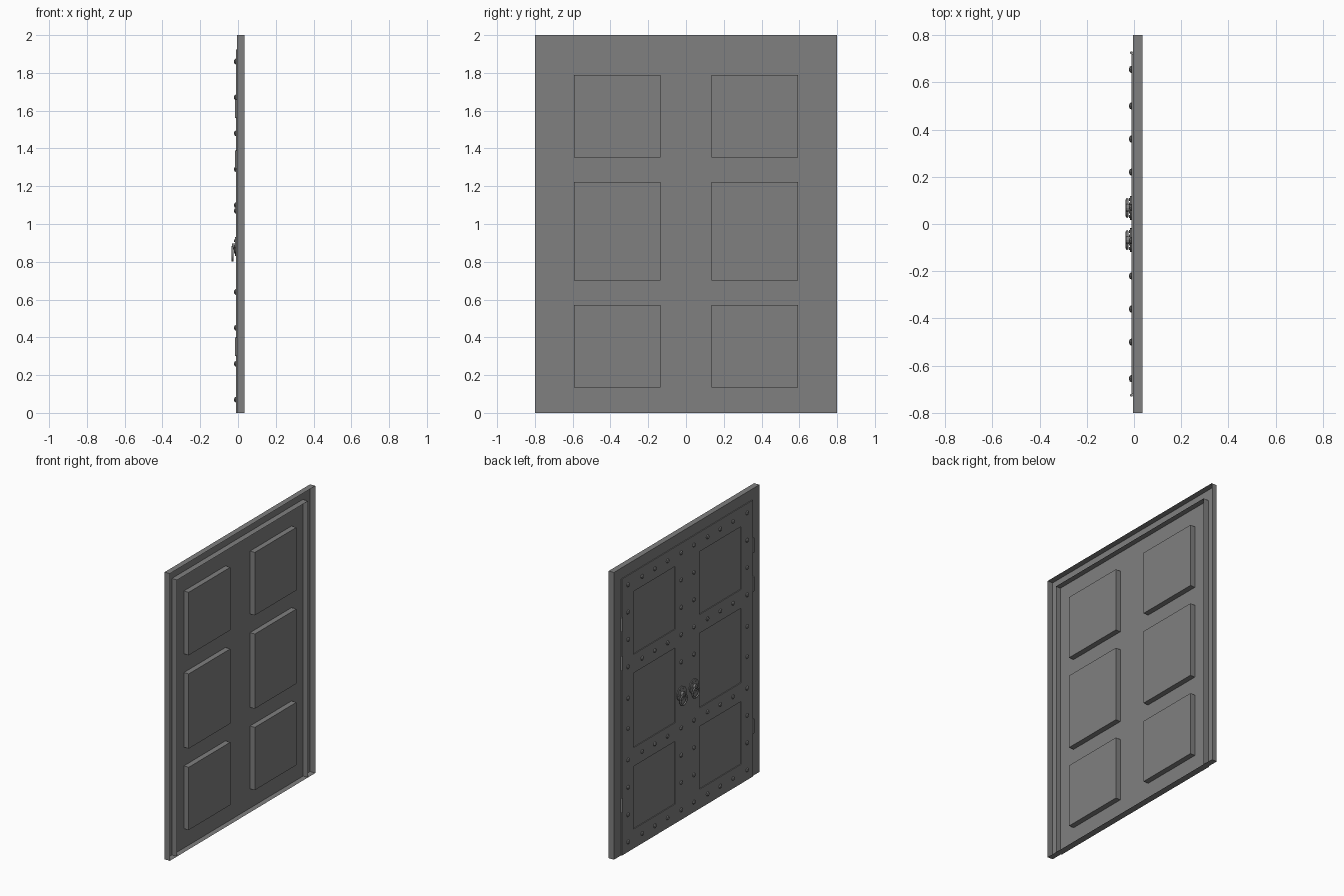
import bpy, bmesh, math
from mathutils import Matrix, Vector

if "Cube" in bpy.data.objects:
    bpy.data.objects.remove(bpy.data.objects["Cube"], do_unlink=True)

GREY = (0.215, 0.215, 0.215, 1)
metal = bpy.data.materials.new("grey_metal")
metal.use_nodes = True
metal.diffuse_color = GREY
metal.node_tree.nodes["Principled BSDF"].inputs["Base Color"].default_value = GREY


def finish(name, bm, smooth=False):
    bmesh.ops.recalc_face_normals(bm, faces=bm.faces)
    mesh = bpy.data.meshes.new(name)
    bm.to_mesh(mesh)
    bm.free()
    mesh.materials.append(metal)
    for p in mesh.polygons:
        p.use_smooth = smooth
    ob = bpy.data.objects.new(name, mesh)
    bpy.context.collection.objects.link(ob)
    return ob


def box(bm, x, y, z):
    centre = Vector([(a + b) / 2 for a, b in (x, y, z)])
    size = [b - a for a, b in (x, y, z)]
    bmesh.ops.create_cube(bm, size=1, matrix=Matrix.Translation(centre) @ Matrix.Diagonal((*size, 1)))


def push(bm, depth):
    # Extrude all faces along x and return the far faces
    made = bmesh.ops.extrude_face_region(bm, geom=bm.faces[:])["geom"]
    bmesh.ops.translate(bm, vec=(depth, 0, 0), verts=[v for v in made if isinstance(v, bmesh.types.BMVert)])
    return [f for f in made if isinstance(f, bmesh.types.BMFace)]


def rod(bm, centre, radius, length, axis, sides=16):
    turn = Matrix.Rotation(math.pi / 2, 4, "Y") if axis == "X" else Matrix.Identity(4)
    bmesh.ops.create_cone(bm, cap_ends=True, segments=sides, radius1=radius, radius2=radius,
                          depth=length, matrix=Matrix.Translation(centre) @ turn)


def ring(bm, centre, radius, thick, major=24, minor=8):
    # Ring hanging flat against the door
    loops = []
    for i in range(major):
        a = 2 * math.pi * i / major
        loop = []
        for j in range(minor):
            b = 2 * math.pi * j / minor
            r = radius + thick * math.cos(b)
            loop.append(bm.verts.new(Vector(centre) + Vector(
                (thick * math.sin(b), r * math.cos(a), r * math.sin(a)))))
        loops.append(loop)
    for i in range(major):
        p, q = loops[i], loops[(i + 1) % major]
        for j in range(minor):
            k = (j + 1) % minor
            bm.faces.new((p[j], q[j], q[k], p[k]))


FRONT, BACK, SKIN = 0.035, -0.005, -0.011
INNER, HEAD = 0.72, 1.925

# Frame: hollow arch channel, open towards +x, with thin walls
bm = bmesh.new()
outline = [(-0.8, 0), (-0.8, 2), (0.8, 2), (0.8, 0), (INNER, 0), (INNER, HEAD), (-INNER, HEAD), (-INNER, 0)]
bm.faces.new([bm.verts.new((BACK, y, z)) for y, z in outline])
open_side = push(bm, FRONT - BACK)
bmesh.ops.delete(bm, geom=open_side, context="FACES_ONLY")
if not any(abs(f.normal.x) > 0.5 for f in bm.faces):
    bm.faces.new([v for y, z in outline for v in bm.verts
                  if (v.co - Vector((BACK, y, z))).length < 0.001])
finish("door_frame", bm)

# Thin lower flange of the door
bm = bmesh.new()
bm.faces.new([bm.verts.new(p) for p in ((SKIN, -INNER, 0), (FRONT, -INNER, 0),
                                        (FRONT, INNER, 0), (SKIN, INNER, 0))])
finish("bottom_flange", bm)

# Door skin: lattice of stiles and rails with six openings
columns = [-INNER, -0.592, -0.135, 0.135, 0.592, INNER]
rows = [0, 0.135, 0.572, 0.702, 1.222, 1.352, 1.79, HEAD]
bm = bmesh.new()
grid = [[bm.verts.new((SKIN, y, z)) for z in rows] for y in columns]
for i in range(len(columns) - 1):
    for j in range(len(rows) - 1):
        if not (i % 2 and j % 2):
            bm.faces.new((grid[i][j], grid[i + 1][j], grid[i + 1][j + 1], grid[i][j + 1]))
push(bm, 0.009)
finish("door_leaves", bm)

# Raised panels, set back slightly on the riveted side
bm = bmesh.new()
for i in (1, 3):
    for j in (1, 3, 5):
        box(bm, (BACK, FRONT), columns[i:i + 2], rows[j:j + 2])
finish("raised_panels", bm)

# Faceted rivets along the rails and stiles
spots = set()
for side in (-1, 1):
    for z in (0.07, 0.64, 1.29, 1.86):
        spots |= {(side * y, z) for y in (0.07, 0.22, 0.36, 0.5, 0.655)}
    for y in (0.07, 0.655):
        spots |= {(side * y, z) for z in (0.26, 0.45, 1.48, 1.67)}
    spots |= {(side * 0.655, 0.86), (side * 0.655, 1.07), (side * 0.07, 1.1)}
bm = bmesh.new()
for y, z in sorted(spots):
    bmesh.ops.create_uvsphere(bm, u_segments=8, v_segments=4, radius=0.015,
                              matrix=Matrix.Translation((SKIN - 0.001, y, z)) @ Matrix.Diagonal((0.65, 1, 1, 1))
                              @ Matrix.Rotation(math.pi / 2, 4, "Y"))
finish("rivets", bm)

# Hinge barrels on both outer edges
bm = bmesh.new()
for side in (-1, 1):
    for z in (0.35, 1.34, 1.61):
        rod(bm, (SKIN, side * 0.725, z), 0.006, 0.1, "Z", 12)
finish("hinges", bm)

# Pair of ring handles with back plates and bosses
for name, side in (("left", 1), ("right", -1)):
    y = side * 0.068
    bm = bmesh.new()
    rod(bm, (-0.013, y, 0.88), 0.05, 0.008, "X", 16)
    rod(bm, (-0.022, y, 0.88), 0.016, 0.022, "X", 12)
    for k in range(6):
        a = k * math.pi / 3
        rod(bm, (-0.017, y + 0.036 * math.cos(a), 0.88 + 0.036 * math.sin(a)), 0.006, 0.008, "X", 8)
    finish(name + "_handle_plate", bm)
    bm = bmesh.new()
    ring(bm, (-0.029, y, 0.842), 0.036, 0.006)
    finish(name + "_handle_ring", bm, True)
